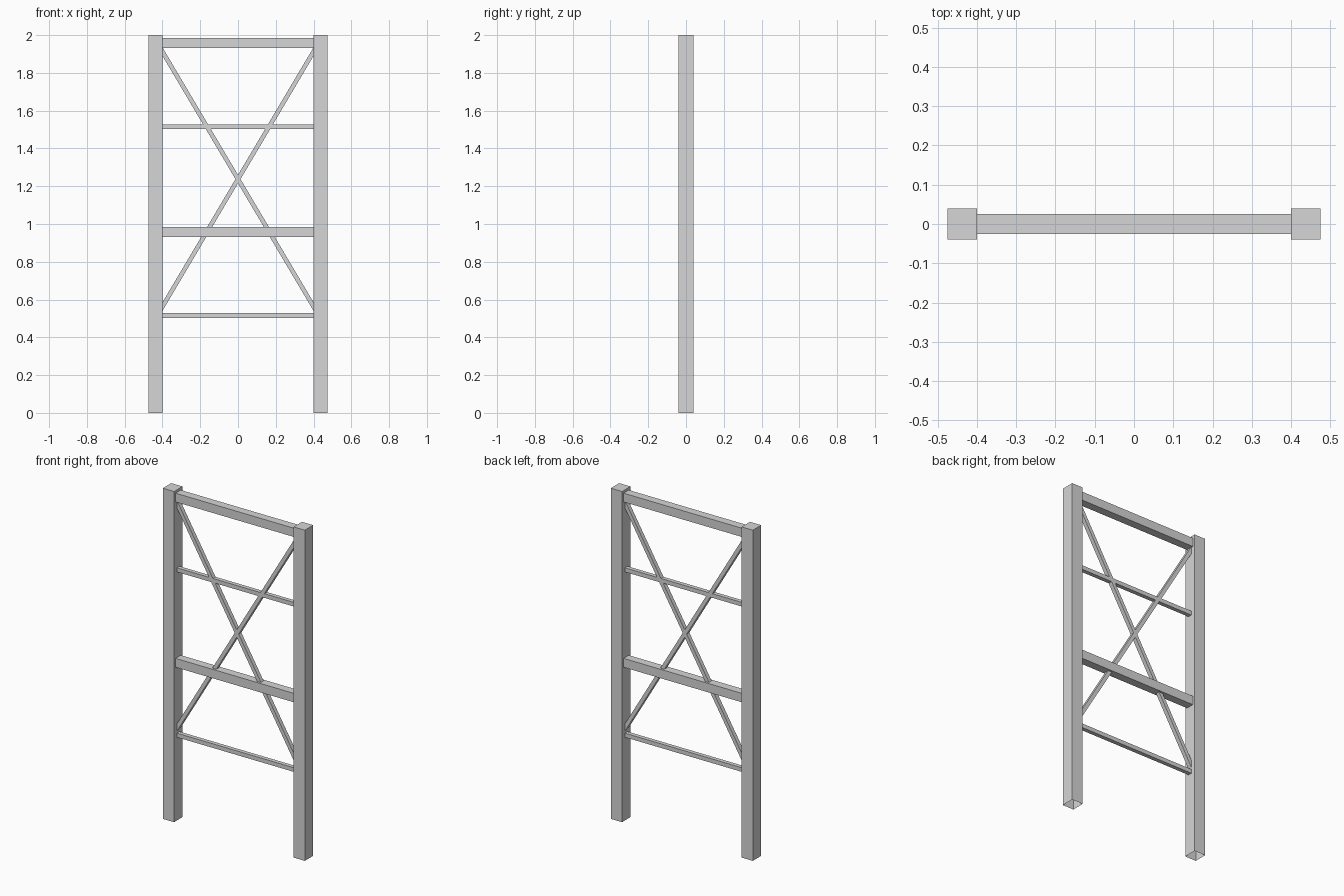
import bpy
import bmesh

cube = bpy.data.objects.get("Cube")
if cube:
    bpy.data.objects.remove(cube, do_unlink=True)

steel = bpy.data.materials.new("light_grey_steel")
steel.use_nodes = True
GREY = (0.67, 0.67, 0.67, 1)
steel.diffuse_color = GREY
steel.node_tree.nodes["Principled BSDF"].inputs["Base Color"].default_value = GREY

POST_IN, POST_OUT, POST_DEPTH = 0.40, 0.475, 0.04


def finish(name, bm):
    mesh = bpy.data.meshes.new(name)
    bm.to_mesh(mesh)
    bm.free()
    mesh.materials.append(steel)
    bpy.context.collection.objects.link(bpy.data.objects.new(name, mesh))


def beam(name, x0, x1, depth, z0, z1, rise=0, open_bottom=False):
    """Box from x0 to x1, sheared upward by rise so its ends stay vertical."""
    bm = bmesh.new()
    bmesh.ops.create_cube(bm, size=1)
    for v in bm.verts:
        t = v.co.x + 0.5
        v.co.x = x0 + (x1 - x0) * t
        v.co.y *= 2 * depth
        v.co.z = z0 + (z1 - z0) * (v.co.z + 0.5) + rise * t
    bm.normal_update()
    if open_bottom:
        bottom = [f for f in bm.faces if f.normal.z < -0.9]
        bmesh.ops.delete(bm, geom=bottom, context="FACES_ONLY")
    finish(name, bm)


# Upright posts, hollow at the foot
beam("left_post", POST_IN, POST_OUT, POST_DEPTH, 0, 2, open_bottom=True)
beam("right_post", -POST_OUT, -POST_IN, POST_DEPTH, 0, 2, open_bottom=True)

# Heavy crossbars and thin rails between the posts
for name, depth, z0, z1 in (
    ("top_crossbar", 0.025, 1.931, 1.984),
    ("middle_crossbar", 0.025, 0.931, 0.985),
    ("upper_rail", 0.0125, 1.503, 1.528),
    ("lower_rail", 0.0125, 0.503, 0.528),
):
    beam(name, -POST_IN, POST_IN, depth, z0, z1)

# Crossed diagonal braces
LOW, HIGH, THICK = 0.54, 1.89, 0.045
beam("rising_brace", -POST_IN, POST_IN, 0.0125, LOW, LOW + THICK, HIGH - LOW)
beam("falling_brace", -POST_IN, POST_IN, 0.0125, HIGH, HIGH + THICK, LOW - HIGH)
